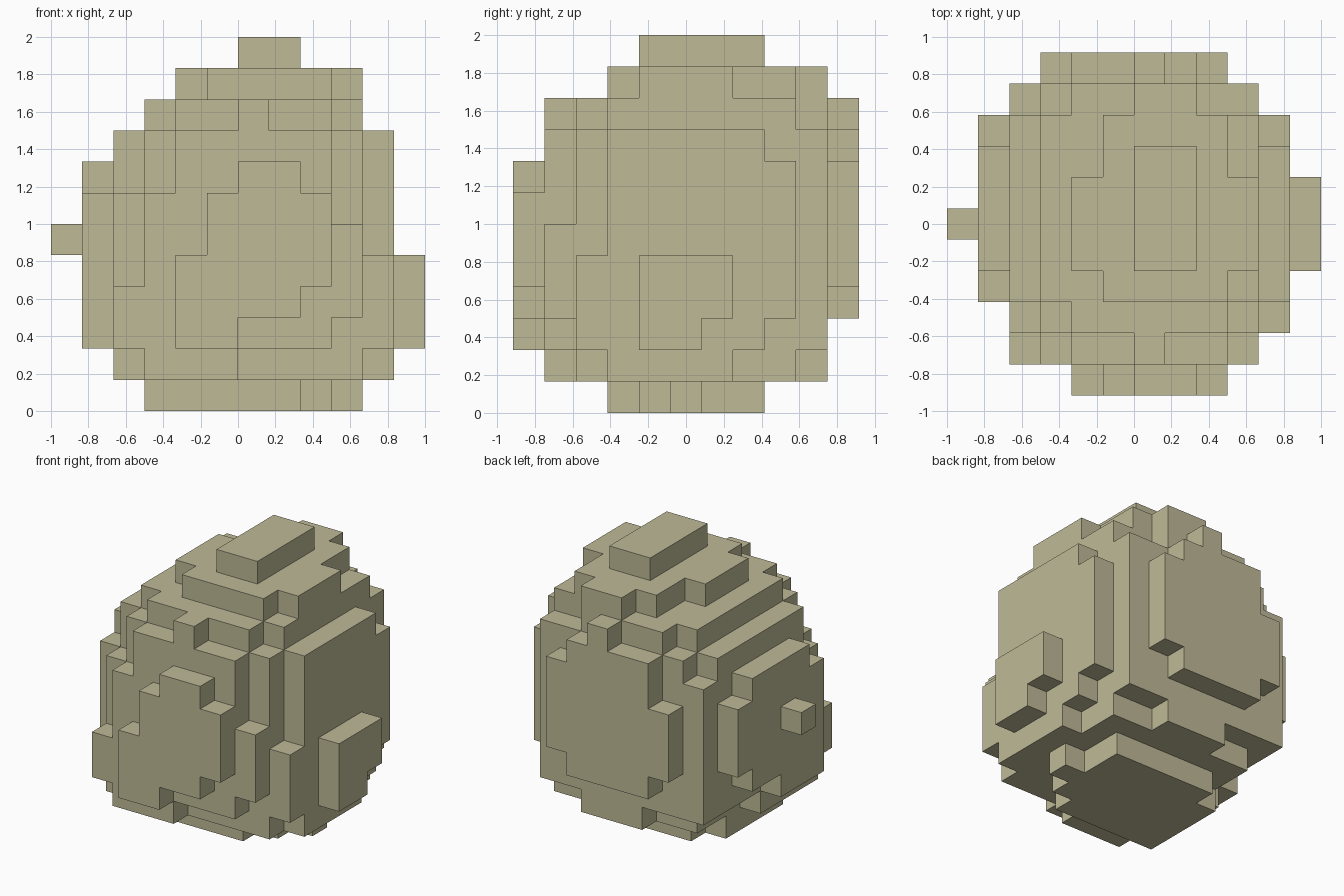
import bpy, bmesh

cube = bpy.data.objects.get("Cube")
if cube:
    bpy.data.objects.remove(cube, do_unlink=True)

S = 1 / 6  # edge length of one block

stone = bpy.data.materials.new("khaki_stone")
stone.use_nodes = True
COLOR = (0.52, 0.49, 0.31, 1)
stone.diffuse_color = COLOR
stone.node_tree.nodes["Principled BSDF"].inputs["Base Color"].default_value = COLOR

cells = set()


def fill(i, j, k):
    """Fill blocks for half-open ranges along x, y and z."""
    cells.update((a, b, c) for a in range(*i) for b in range(*j) for c in range(*k))


# Solid core
fill((3, 10), (2, 9), (1, 9))

# Front: inner shell, then the outer stepped plate
for i, k in [((2, 3), (2, 4)), ((3, 4), (1, 7)), ((4, 6), (1, 9)),
             ((6, 7), (2, 10)), ((7, 9), (2, 9)), ((9, 10), (3, 6))]:
    fill(i, (1, 2), k)
for i, k in [((4, 5), (2, 5)), ((5, 6), (2, 7)), ((6, 8), (3, 8)), ((8, 9), (4, 7))]:
    fill(i, (0, 1), k)

# Back: inner shell, then the outer stepped plate
for i, k in [((2, 3), (2, 8)), ((3, 10), (2, 9)), ((5, 8), (1, 2))]:
    fill(i, (9, 10), k)
for i, k in [((3, 4), (4, 7)), ((4, 6), (3, 9)), ((6, 7), (3, 10)),
             ((7, 8), (3, 9)), ((8, 9), (4, 8))]:
    fill(i, (10, 11), k)

# Left (+x): stepped plate and its bump
for j, k in [((2, 3), (2, 5)), ((3, 7), (1, 9)), ((7, 8), (2, 9)), ((8, 9), (3, 8))]:
    fill((10, 11), j, k)
for j, k in [((4, 6), (2, 5)), ((6, 7), (3, 5))]:
    fill((11, 12), j, k)

# Right (-x): inner shell, stepped plate and single knob
for j, k in [((2, 3), (1, 7)), ((3, 6), (1, 9)), ((6, 9), (2, 9))]:
    fill((2, 3), j, k)
for j, k in [((3, 4), (2, 7)), ((4, 6), (2, 8)), ((6, 8), (3, 8)), ((8, 9), (4, 7))]:
    fill((1, 2), j, k)
fill((0, 1), (5, 6), (5, 6))

# Crown: two stepped tiers and the cap
for i, j in [((4, 9), (2, 3)), ((3, 10), (3, 9)), ((4, 8), (9, 10))]:
    fill(i, j, (9, 10))
for i, j in [((5, 9), (3, 4)), ((4, 10), (4, 7)), ((5, 9), (7, 9)), ((6, 8), (9, 10))]:
    fill(i, j, (10, 11))
fill((6, 8), (4, 8), (11, 12))

# Base plate
for i, j in [((3, 8), (3, 4)), ((3, 9), (4, 5)), ((3, 10), (5, 6)),
             ((3, 9), (6, 7)), ((4, 9), (7, 8))]:
    fill(i, j, (0, 1))

# Skin the exposed block sides
bm = bmesh.new()
corners = {}


def vert(p):
    if p not in corners:
        corners[p] = bm.verts.new((p[0] * S - 1, p[1] * S - 11 / 12, p[2] * S))
    return corners[p]


for cell in sorted(cells):
    for axis in range(3):
        u, v = (axis + 1) % 3, (axis + 2) % 3
        for side in (0, 1):
            neighbour = list(cell)
            neighbour[axis] += 2 * side - 1
            if tuple(neighbour) in cells:
                continue
            loop = []
            for du, dv in [(0, 0), (1, 0), (1, 1), (0, 1)]:
                p = list(cell)
                p[axis] += side
                p[u] += du
                p[v] += dv
                loop.append(vert(tuple(p)))
            bm.faces.new(loop if side else loop[::-1])

# Merge coplanar squares into clean flat faces
bmesh.ops.dissolve_limit(bm, angle_limit=0.01, verts=bm.verts[:], edges=bm.edges[:])

mesh = bpy.data.meshes.new("blocky_egg")
bm.to_mesh(mesh)
bm.free()
mesh.materials.append(stone)
egg = bpy.data.objects.new("blocky_egg", mesh)
bpy.context.collection.objects.link(egg)
